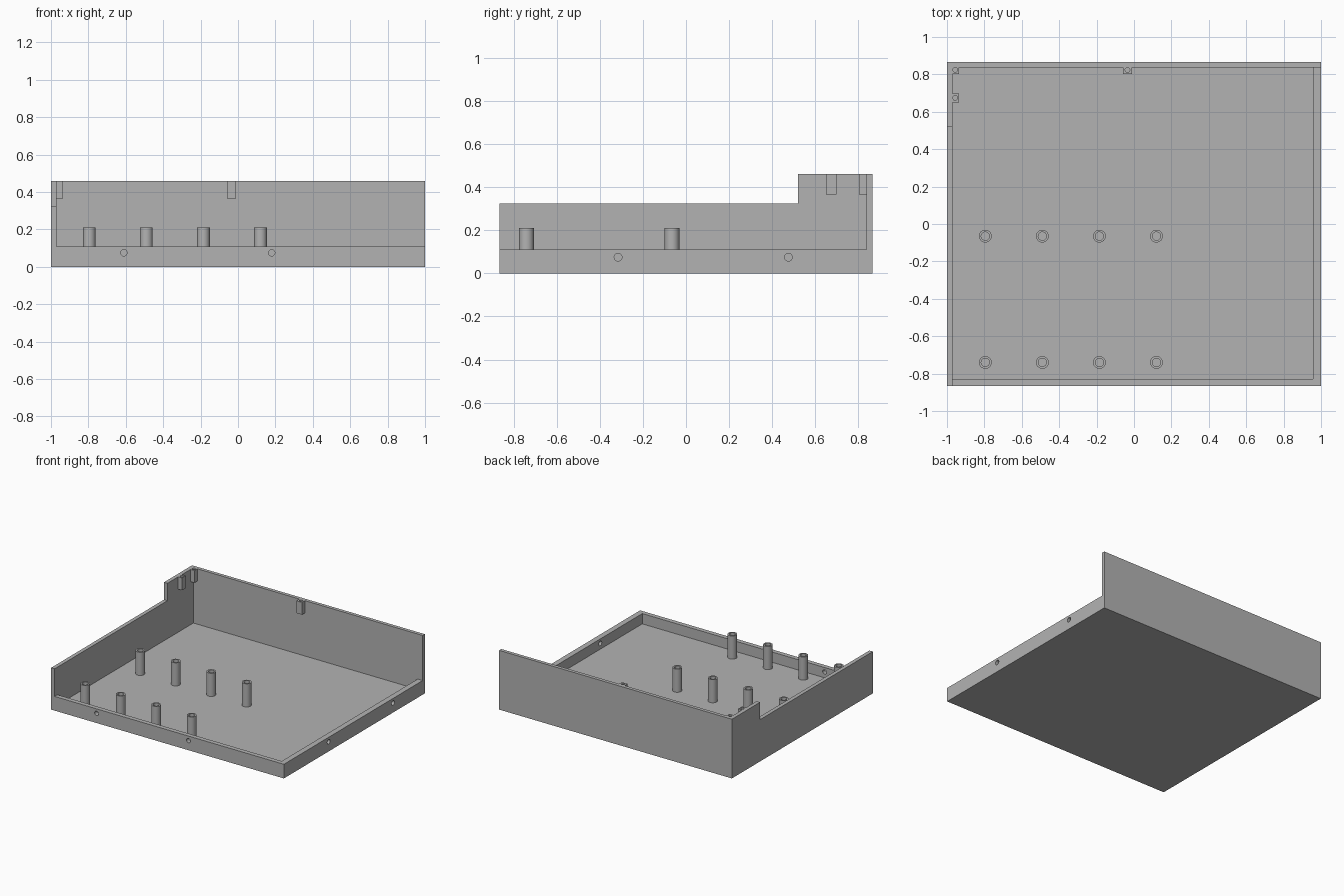
import bpy, bmesh, math
from mathutils import Matrix, Vector

if "Cube" in bpy.data.objects:
    bpy.data.objects.remove(bpy.data.objects["Cube"])

grey = bpy.data.materials.new("plain_grey")
grey.use_nodes = True
colour = (0.45, 0.45, 0.45, 1)
grey.diffuse_color = colour
grey.node_tree.nodes["Principled BSDF"].inputs["Base Color"].default_value = colour

W, D, H = 1.0, 0.865, 0.46        # half width, half depth, full height
FLOOR, LIP, SIDE = 0.03, 0.11, 0.325
LEFT_IN, RIGHT_IN, FRONT_IN, BACK_IN = -0.97, 0.957, -0.83, 0.838
OVER = 0.1                        # cutter overshoot


def finish(name, bm):
    mesh = bpy.data.meshes.new(name)
    bm.to_mesh(mesh)
    bm.free()
    mesh.materials.append(grey)
    ob = bpy.data.objects.new(name, mesh)
    bpy.context.collection.objects.link(ob)
    return ob


def box(name, lo, hi):
    lo, hi = Vector(lo), Vector(hi)
    bm = bmesh.new()
    bmesh.ops.create_cube(bm, size=1, matrix=Matrix.Translation((lo + hi) / 2)
                          @ Matrix.Diagonal((*(hi - lo), 1)))
    return finish(name, bm)


def cylinder(name, centre, radius, length, axis="Z"):
    turn = {"Z": Matrix(), "X": Matrix.Rotation(math.pi / 2, 4, "Y"),
            "Y": Matrix.Rotation(math.pi / 2, 4, "X")}[axis]
    bm = bmesh.new()
    bmesh.ops.create_cone(bm, cap_ends=True, segments=32, radius1=radius, radius2=radius,
                          depth=length, matrix=Matrix.Translation(centre) @ turn)
    return finish(name, bm)


def cut(target, cutter):
    mod = target.modifiers.new("cut", "BOOLEAN")
    mod.operation, mod.solver, mod.object = "DIFFERENCE", "EXACT", cutter
    cutter.hide_render = True
    bpy.context.view_layer.objects.active = target
    bpy.ops.object.modifier_apply(modifier=mod.name)
    bpy.data.objects.remove(cutter)


def smooth(ob):
    bpy.ops.object.select_all(action="DESELECT")
    ob.select_set(True)
    bpy.context.view_layer.objects.active = ob
    bpy.ops.object.shade_smooth_by_angle(angle=math.radians(30))


# Tray: hollowed block, lowered along the front, right and part of the left
tray = box("tray", (-W, -D, 0), (W, D, H))
cut(tray, box("cavity", (LEFT_IN, FRONT_IN, FLOOR), (RIGHT_IN, BACK_IN, H + OVER)))
cut(tray, box("low_lips", (LEFT_IN, -D - OVER, LIP), (W + OVER, BACK_IN, H + OVER)))
cut(tray, box("left_step", (-W - OVER, -D - OVER, SIDE), (LEFT_IN + 0.01, 0.52, H + OVER)))

# Screw holes through the front and right lips
for x in (-0.61, 0.18):
    cut(tray, cylinder("front_hole", (x, -D, 0.075), 0.017, 0.2, "Y"))
for y in (-0.315, 0.475):
    cut(tray, cylinder("right_hole", (W, y, 0.075), 0.018, 0.2, "X"))
smooth(tray)

# Hollow standoffs on the floor
for row, y in (("front", -0.74), ("middle", -0.065)):
    for i in range(4):
        x = -0.795 + 0.305 * i
        bm = bmesh.new()
        rings = []
        for radius, z in ((0.034, FLOOR), (0.034, 0.21), (0.022, 0.21), (0.022, FLOOR)):
            ring = bmesh.ops.create_circle(bm, segments=32, radius=radius,
                                           matrix=Matrix.Translation((x, y, z)))["verts"]
            rings.append(ring)
        for a, b in zip(rings, rings[1:]):
            for k in range(32):
                n = (k + 1) % 32
                bm.faces.new((a[k], a[n], b[n], b[k]))
        bmesh.ops.recalc_face_normals(bm, faces=bm.faces)
        smooth(finish(f"{row}_standoff_{i + 1}", bm))

# Lid screw blocks at the top of the tall walls
blocks = (
    ("corner_block", (LEFT_IN, 0.802), (-0.936, BACK_IN), (-0.956, 0.824)),
    ("left_block", (LEFT_IN, 0.65), (-0.936, 0.697), (-0.956, 0.674)),
    ("back_block", (-0.059, 0.802), (-0.011, BACK_IN), (-0.035, 0.824)),
)
for name, lo, hi, hole in blocks:
    block = box(name, (*lo, 0.365), (*hi, H))
    cut(block, cylinder("block_hole", (*hole, H), 0.0125, 0.15))
    smooth(block)
